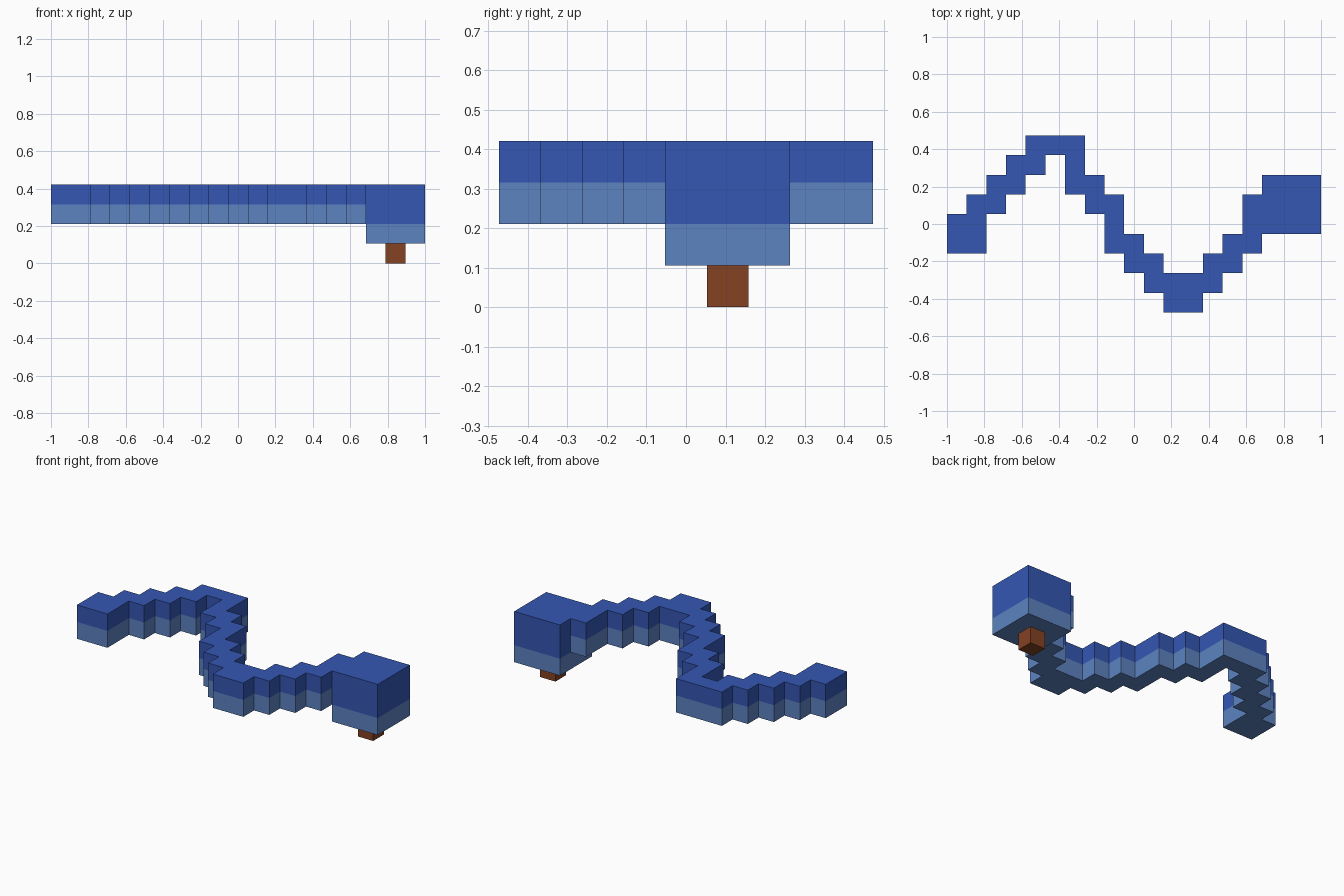
import bpy
import bmesh

cube = bpy.data.objects.get("Cube")
if cube:
    bpy.data.objects.remove(cube, do_unlink=True)

UNIT = 2 / 19          # one block of the model
HALF_X, HALF_Y = 9.5, 4.5


def srgb(*rgb):
    return tuple(((c / 255 + 0.055) / 1.055) ** 2.4 for c in rgb) + (1.0,)


def material(name, colour):
    mat = bpy.data.materials.new(name)
    mat.use_nodes = True
    mat.diffuse_color = colour
    bsdf = next(n for n in mat.node_tree.nodes if n.type == "BSDF_PRINCIPLED")
    bsdf.inputs["Base Color"].default_value = colour
    return mat


DARK = material("deep_blue", srgb(53, 87, 180))
LIGHT = material("light_blue", srgb(93, 131, 193))
BROWN = material("brown", srgb(133, 66, 36))


def prism(name, outline, levels, mats):
    """Closed prism over a counter-clockwise outline, one material per layer."""
    bm = bmesh.new()
    rings = [[bm.verts.new(((x - HALF_X) * UNIT, (y - HALF_Y) * UNIT, z * UNIT))
              for x, y in outline] for z in levels]
    bm.faces.new(rings[0][::-1]).material_index = 0
    bm.faces.new(rings[-1]).material_index = len(mats) - 1
    for layer, (low, high) in enumerate(zip(rings, rings[1:])):
        for i in range(len(outline)):
            j = (i + 1) % len(outline)
            bm.faces.new((low[i], low[j], high[j], high[i])).material_index = layer
    mesh = bpy.data.meshes.new(name)
    bm.to_mesh(mesh)
    bm.free()
    for mat in mats:
        mesh.materials.append(mat)
    obj = bpy.data.objects.new(name, mesh)
    bpy.context.collection.objects.link(obj)
    return obj


def rectangle(x0, x1, y0, y1):
    return [(x0, y0), (x1, y0), (x1, y1), (x0, y1)]


# Winding body: the y range covered by each one-block column, tail to neck
columns = [(3, 5), (3, 6), (5, 7), (6, 8), (7, 9), (8, 9), (6, 9), (5, 7),
           (3, 6), (2, 4), (1, 3), (0, 2), (0, 2), (1, 3), (2, 4), (3, 6)]
near_side, far_side = [], []
for i, (low, high) in enumerate(columns):
    near_side += [(i, low), (i + 1, low)]
    far_side += [(i, high), (i + 1, high)]
path = list(dict.fromkeys(near_side + far_side[::-1]))
prism("body", path, (2, 3, 4), (LIGHT, DARK))

# Head: a larger block with a pale jaw
prism("head", rectangle(16, 19, 4, 7), (1, 2, 4), (LIGHT, DARK))

# Tongue below the jaw
prism("tongue", rectangle(17, 18, 5, 6), (0, 1), (BROWN,))
